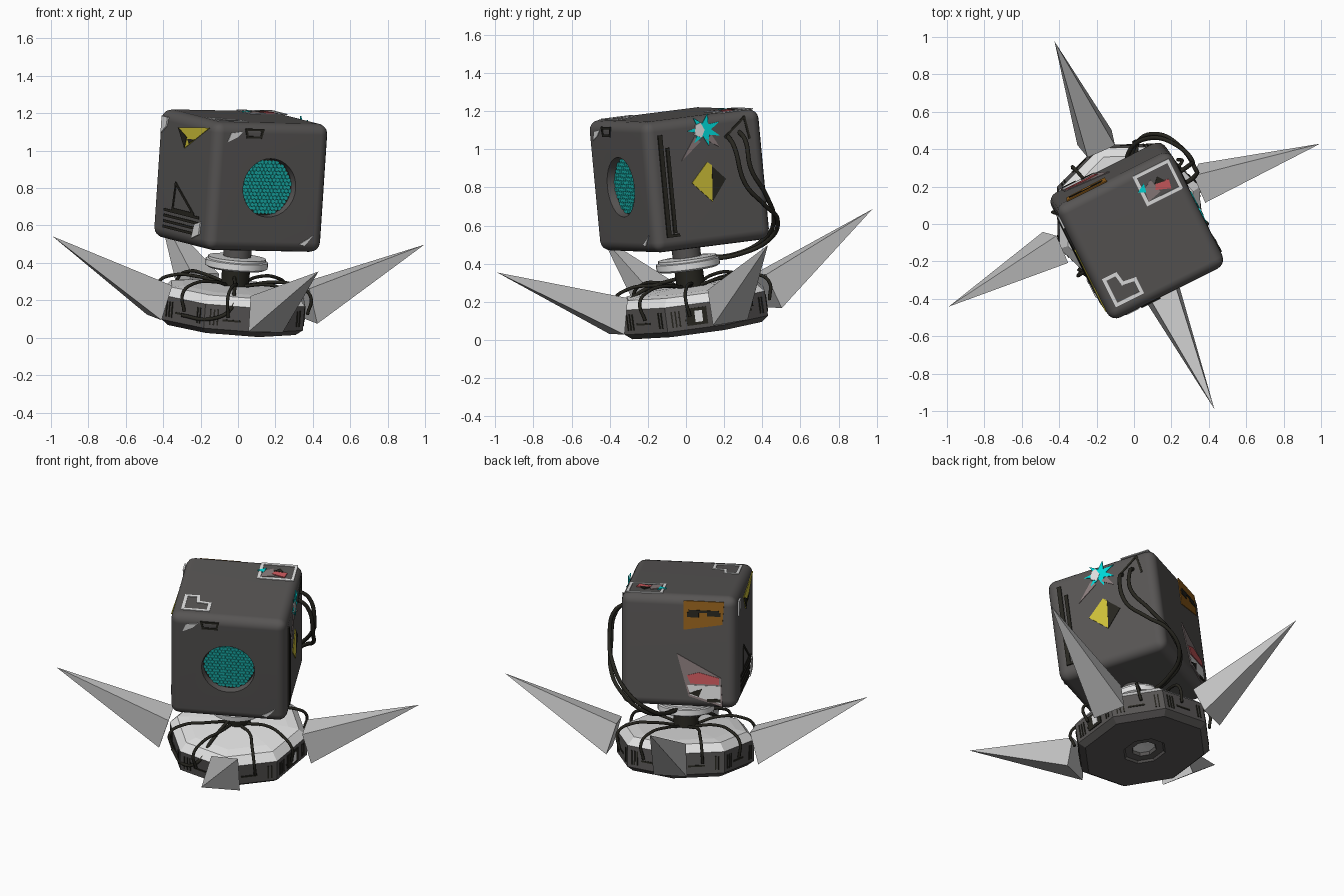
import bpy, bmesh, math
from mathutils import Matrix, Vector

if "Cube" in bpy.data.objects:
    bpy.data.objects.remove(bpy.data.objects["Cube"])


def material(name, rgb):
    m = bpy.data.materials.new(name)
    m.use_nodes = True
    m.diffuse_color = (*rgb, 1)
    m.node_tree.nodes["Principled BSDF"].inputs["Base Color"].default_value = (*rgb, 1)
    return m


SHELL = material("dark grey shell", (.095, .09, .088))
WHITE = material("white", (.75, .75, .75))
GREY = material("pale grey", (.56, .56, .56))
BLACK = material("black rubber", (.02, .019, .014))
TEAL = material("teal", (.01, .45, .42))
CYAN = material("bright cyan", (0, .7, .7))
YELLOW = material("yellow", (.62, .53, .04))
OCHRE = material("ochre", (.3, .12, .012))
RED = material("red", (.6, .1, .11))
TAUPE = material("taupe", (.25, .2, .2))


def frame(loc, yaw, pitch, roll):
    r = math.radians
    return (Matrix.Translation(loc) @ Matrix.Rotation(r(yaw), 4, 'Z')
            @ Matrix.Rotation(r(pitch), 4, 'X') @ Matrix.Rotation(r(roll), 4, 'Y'))


BASE = frame((-.035, .055, .06), 23.5, 8.8, 1.2)
HEAD = frame((.015, -.035, .84), 26.5, 6.5, 1)
HALF = .345


def finish(name, bm, mats, mat, smooth=None):
    bmesh.ops.recalc_face_normals(bm, faces=bm.faces)
    me = bpy.data.meshes.new(name)
    bm.to_mesh(me)
    bm.free()
    ob = bpy.data.objects.new(name, me)
    bpy.context.collection.objects.link(ob)
    ob.matrix_world = mat
    for m in mats:
        me.materials.append(m)
    if smooth:
        smooth_object(ob, smooth)
    return ob


def smooth_object(ob, angle):
    bpy.ops.object.select_all(action='DESELECT')
    ob.select_set(True)
    bpy.context.view_layer.objects.active = ob
    bpy.ops.object.shade_smooth_by_angle(angle=math.radians(angle))


def lathe(name, profile, segs, mats, mat, rule=None, smooth=None):
    bm = bmesh.new()
    verts = [bm.verts.new((r, 0, z)) for r, z in profile]
    edges = [bm.edges.new(p) for p in zip(verts, verts[1:])]
    bmesh.ops.spin(bm, geom=verts + edges, axis=(0, 0, 1), cent=(0, 0, 0),
                   angle=math.tau, steps=segs, use_merge=True)
    bmesh.ops.remove_doubles(bm, verts=bm.verts, dist=1e-4)
    for f in bm.faces:
        f.material_index = rule(f.calc_center_median()) if rule else 0
    return finish(name, bm, mats, mat, smooth)


def plate(name, polys, mat, face, height=.004):
    """Thin raised plates drawn as polygons on a face frame."""
    bm = bmesh.new()
    for pts in polys:
        f = bm.faces.new([bm.verts.new((u, v, -.002)) for u, v in pts])
        ext = bmesh.ops.extrude_face_region(bm, geom=[f])["geom"]
        top = [v for v in ext if isinstance(v, bmesh.types.BMVert)]
        bmesh.ops.translate(bm, verts=top, vec=(0, 0, height + .002))
    return finish(name, bm, [mat], face)


def strokes(pts, width, closed=True):
    """Quads following a line, for outline decals."""
    quads = []
    for a, b in zip(pts, pts[1:] + pts[:1] if closed else pts[1:]):
        a, b = Vector(a), Vector(b)
        d = (b - a).normalized() * width / 2
        n = Vector((-d.y, d.x))
        quads.append([a - d + n, a - d - n, b + d - n, b + d + n])
    return quads


def rect(u0, v0, u1, v1):
    return [(u0, v0), (u1, v0), (u1, v1), (u0, v1)]


def cable(name, pts, mat=Matrix(), radius=.012):
    cu = bpy.data.curves.new(name, 'CURVE')
    cu.dimensions = '3D'
    cu.bevel_depth, cu.bevel_resolution, cu.resolution_u = radius, 2, 6
    cu.use_fill_caps = True
    sp = cu.splines.new('BEZIER')
    sp.bezier_points.add(len(pts) - 1)
    for p, co in zip(sp.bezier_points, pts):
        p.co = co
        p.handle_left_type = p.handle_right_type = 'AUTO'
    cu.materials.append(BLACK)
    ob = bpy.data.objects.new(name, cu)
    bpy.context.collection.objects.link(ob)
    ob.matrix_world = mat


def side(normal, up=(0, 0, 1), dist=HALF, origin=HEAD, lift=0):
    n, v = Vector(normal), Vector(up)
    m = Matrix((v.cross(n), v, n)).transposed().to_4x4()
    m.translation = n * dist + Vector((0, 0, lift))
    return origin @ m


FRONT, BACK = side((0, -1, 0)), side((0, 1, 0))
LEFT, RIGHT = side((1, 0, 0)), side((-1, 0, 0))
TOP = side((0, 0, 1), (0, 1, 0))

# Head: rounded cube with a round socket
bm = bmesh.new()
bmesh.ops.create_cube(bm, size=2 * HALF)
bmesh.ops.bevel(bm, geom=bm.edges[:], offset=.055, segments=4, profile=.5, affect='EDGES')
head = finish("head", bm, [SHELL], HEAD)
bm = bmesh.new()
bmesh.ops.create_cone(bm, cap_ends=True, segments=32, radius1=.15, radius2=.165, depth=.1)
cutter = finish("socket_cutter", bm, [SHELL], FRONT)
cutter.hide_render = True
cut = head.modifiers.new("socket", 'BOOLEAN')
cut.object, cut.solver = cutter, 'EXACT'
bpy.context.view_layer.objects.active = head
bpy.ops.object.modifier_apply(modifier="socket")
bpy.data.objects.remove(cutter)
smooth_object(head, 30)
head.modifiers.new("normals", 'WEIGHTED_NORMAL').keep_sharp = True

# Lens: black backing with a honeycomb of teal cells
plate("lens_backing", [[(.155 * math.cos(i * math.tau / 32), .155 * math.sin(i * math.tau / 32))
                        for i in range(32)]], BLACK, FRONT @ Matrix.Translation((0, 0, -.047)))
bm = bmesh.new()
STEP = .022
for row in range(-9, 10):
    for col in range(-9, 10):
        p = Vector(((col + row % 2 / 2) * STEP, row * STEP * .866, -.041))
        if p.xy.length < .147:
            bmesh.ops.create_cone(bm, cap_ends=True, segments=6, radius1=.0122, radius2=.0115,
                                  depth=.006, matrix=Matrix.Translation(p))
finish("lens_cells", bm, [TEAL], FRONT)

# Front decals
plate("front_white_marks", [[(-.27, .24), (-.21, .27), (-.18, .3), (-.25, .29)],
                            [(.2, -.3), (.25, -.27), (.28, -.25), (.23, -.31)]], WHITE, FRONT)
plate("front_dark_badge", strokes([(-.16, .31), (-.15, .27), (-.07, .27), (-.06, .31)], .012),
      BLACK, FRONT)

# Left side: diamond, splash star, slot bars
plate("diamond_yellow", [[(-.1, 0), (.01, -.11), (.025, .08), (0, .1)]], YELLOW, LEFT)
plate("diamond_dark", [[(.01, -.11), (.1, 0), (0, .1), (.025, .07)]], BLACK, LEFT)
star = [((.1 if i % 2 == 0 else .04) * math.cos(i * math.tau / 14 + .4),
         .27 + (.085 if i % 2 == 0 else .035) * math.sin(i * math.tau / 14 + .4)) for i in range(14)]
plate("star_cyan", [star], CYAN, LEFT)
plate("star_white", [[(-.06, .25), (-.02, .23), (0, .27), (-.02, .31), (-.05, .3)]],
      WHITE, LEFT, .007)
plate("star_streaks", [[(-.15, .12), (-.03, .21), (-.06, .24)], [(0, .22), (.08, .17), (.04, .24)]],
      TAUPE, LEFT)
plate("slot_bars", [rect(-.275, -.27, -.25, .27), rect(-.235, -.25, -.215, .2),
                    rect(-.25, -.27, -.2, -.255)], BLACK, LEFT, .008)
plate("cable_panel", strokes([(.12, .22), (.24, .31), (.26, .2)], .012, False), BLACK, LEFT)

# Right side: yellow flash, vents, white chips
plate("flash_yellow", [[(-.09, .27), (0, .17), (.28, .31)]], YELLOW, RIGHT)
plate("flash_dark", [[(-.09, .27), (0, .17), (.02, .23)], [(.05, .2), (.12, .23), (.03, .22)]],
      BLACK, RIGHT, .007)
plate("vents", [rect(-.2, v, .22, v + .014) for v in (-.19, -.22, -.25, -.28)]
      + strokes([(-.08, -.03), (.15, -.17), (-.1, -.17)], .014), BLACK, RIGHT)
plate("right_white_chips", [[(.15, -.3), (.24, -.27), (.25, -.2), (.18, -.22)],
                            [(-.29, .22), (-.23, .26), (-.22, .31), (-.29, .31)]], WHITE, RIGHT, .008)

# Back: ochre sticker and torn sticker
plate("ochre_sticker", [[(.03, .14), (.26, .18), (.27, .32), (.03, .32)]], OCHRE, BACK)
plate("ochre_scratches", [rect(.06, .25, .24, .265), rect(.05, .22, .12, .25),
                          rect(.17, .23, .25, .25)], BLACK, BACK, .007)
plate("torn_sticker", [[(-.01, -.01), (.25, -.15), (.26, -.33), (.06, -.27)]], TAUPE, BACK)
plate("torn_white", [[(.05, -.2), (.25, -.2), (.25, -.31), (.07, -.26)]], WHITE, BACK, .006)
plate("torn_red", [[(.05, -.14), (.12, -.12), (.24, -.15), (.24, -.19), (.07, -.19)]],
      RED, BACK, .008)
plate("torn_dark", [[(.06, -.25), (.14, -.22), (.12, -.27)], rect(.17, -.3, .25, -.28)],
      BLACK, BACK, .009)

# Top: square outline, notched outline and paint splash
plate("top_outlines", strokes([(.11, .3), (.31, .3), (.31, .14), (.11, .14)], .018)
      + strokes([(-.28, -.12), (-.21, -.12), (-.2, -.18), (-.13, -.19), (-.13, -.27), (-.28, -.27)], .018),
      WHITE, TOP)
plate("splash_red", [[(.18, .19), (.26, .16), (.27, .21), (.2, .23)]], RED, TOP, .006)
plate("splash_taupe", [[(.12, .15), (.2, .17), (.18, .25), (.13, .22)]], TAUPE, TOP)
plate("splash_cyan", [[(.09, .22), (.13, .2), (.14, .25)]], CYAN, TOP, .006)
plate("splash_dark", [[(.19, .22), (.25, .21), (.22, .25)]], BLACK, TOP, .008)

# Base: eight-sided body, white on top and in the bottom recess
lathe("base", [(0, .04), (.07, .035), (.075, .015), (.12, .012), (.13, 0), (.37, 0), (.41, .03),
               (.41, .16), (.365, .205), (.3, .215), (.08, .225), (0, .225)], 8, [SHELL, WHITE], BASE,
      lambda c: int(c.z > .165 or (c.xy.length < .06 and c.z > .03)))

# Neck and collar
lathe("neck", [(0, .2), (.075, .2), (.075, .34), (0, .34)], 16, [BLACK], BASE, smooth=30)
lathe("collar", [(0, .315), (.15, .315), (.168, .325), (.168, .358), (.155, .362), (.155, .375),
                 (.09, .38), (0, .38)], 32, [WHITE], BASE, smooth=30)
lathe("neck_top", [(0, .37), (.075, .37), (.075, .48), (0, .48)], 16, [SHELL], BASE, smooth=30)

# Spikes and base cables, repeated around the base
for i in range(4):
    turn = BASE @ Matrix.Rotation(i * math.pi / 2, 4, 'Z')
    bm = bmesh.new()
    ring = [bm.verts.new(p) for p in ((.455, -.1, .04), (.455, .1, .04), (.4, .08, .225), (.4, -.08, .225))]
    tip = bm.verts.new((1.085, 0, .465))
    bm.faces.new(ring)
    for a, b in zip(ring, ring[1:] + ring[:1]):
        bm.faces.new((a, b, tip))
    finish(f"spike_{i + 1}", bm, [GREY], turn)
    for k, ang in enumerate((.45, 1.1)):
        cable(f"base_cable_{i + 1}_{k + 1}",
              [(.07, 0, .23), (.2, .02, .255), (.33, 0, .25), (.41, -.01, .2), (.4, 0, .1)],
              turn @ Matrix.Rotation(ang, 4, 'Z'), .009)

# Wall vents on each of the eight base sides
for i in range(8):
    a = (i + .5) * math.tau / 8
    wall = side((math.cos(a), math.sin(a), 0), dist=.41 * math.cos(math.pi / 8), origin=BASE, lift=.095)
    plate(f"wall_vents_{i + 1}", [rect(u, -.045, u + .008, .04) for u in (-.13, -.11, -.09, .1, .12)]
          + [rect(-.06, -.02, .04, -.01)], BLACK, wall)
    if i == 7:
        plate("port_frame", [rect(-.05, -.045, .06, .045)], BLACK, wall, .006)
        plate("port", [rect(-.005, -.03, .035, .03)], WHITE, wall, .009)

# Long cables from the head round to the neck, and one draped over the base front
cable("head_cable_1", [(.26, .21, 1.08), (.32, .25, 1.02), (.32, .31, .82), (.25, .41, .71),
                       (.13, .48, .63), (.02, .44, .53), (-.02, .28, .45), (-.02, .08, .42)])
cable("head_cable_2", [(.23, .27, 1.1), (.29, .31, 1.05), (.31, .34, .9), (.23, .42, .76),
                       (.09, .46, .62), (-.02, .4, .52), (-.04, .26, .45), (-.04, .08, .43)])
cable("draped_cable", [(-.02, -.02, .33), (-.02, -.24, .25), (-.05, -.35, .14), (-.15, -.34, .1),
                       (-.3, -.24, .12)], radius=.01)
